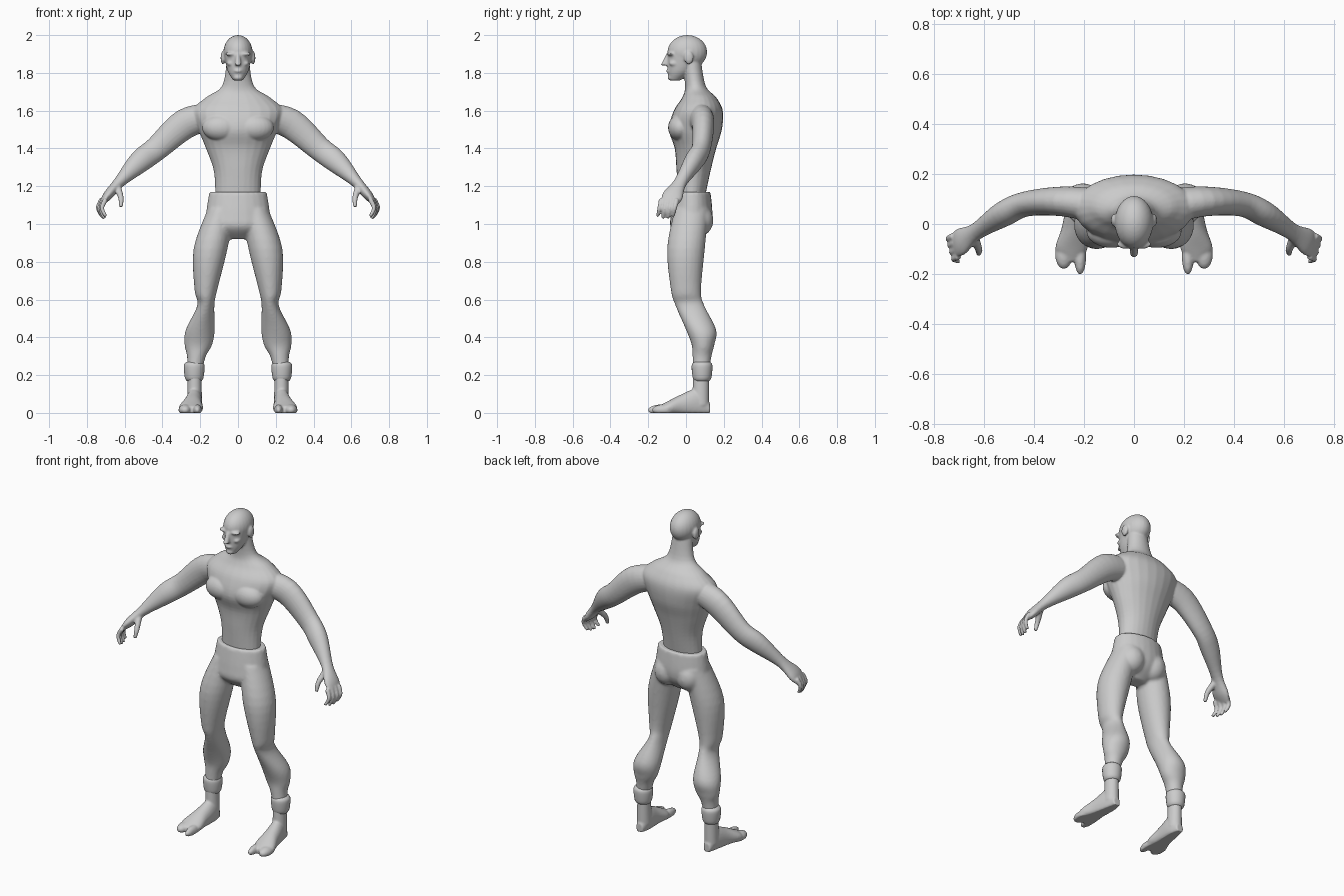
import bpy, bmesh, math
from mathutils import Vector, Matrix

default_cube = bpy.data.objects.get("Cube")
if default_cube:
    bpy.data.objects.remove(default_cube, do_unlink=True)

colour = (0.6, 0.6, 0.6, 1)
grey = bpy.data.materials.new("plain grey")
grey.use_nodes = True
grey.diffuse_color = colour
grey.node_tree.nodes["Principled BSDF"].inputs["Base Color"].default_value = colour

SIDES = 24
STEPS = 5
right, back, up = Vector((1, 0, 0)), Vector((0, 1, 0)), Vector((0, 0, 1))
LEVEL = (right, back)
UPRIGHT = (right, up)


def smooth_rows(rings):
    """Fill in rows along a smooth curve through every given ring."""
    rows = [Vector(ring) for ring in rings]
    last = len(rows) - 1
    filled = []
    for i in range(last):
        start, end = rows[i], rows[i + 1]
        leave = (end - rows[max(i - 1, 0)]) / 2
        arrive = (rows[min(i + 2, last)] - start) / 2
        for step in range(STEPS):
            t = step / STEPS
            rest = 1 - t
            ease = t * t * (t + rest * 3)
            filled.append(start.lerp(end, ease)
                          + leave * (t * rest * rest) - arrive * (t * t * rest))
    return filled + [rows[last]]


def loft(bm, rings, plane=None):
    """Skin rings of (x, y, z, radius, radius); plane fixes the ring axes."""
    rows = smooth_rows(rings)
    centres = [row.xyz if hasattr(row, "xyz") and len(row) == 3 else Vector(row[:3])
               for row in rows]
    last = len(rows) - 1
    loops = []
    for i, (row, centre) in enumerate(zip(rows, centres)):
        if plane:
            across, over = plane
        else:
            along = centres[min(i + 1, last)] - centres[max(i - 1, 0)]
            across = back.cross(along).normalized()
            over = along.cross(across).normalized()
        loop = []
        for k in range(SIDES):
            angle = math.tau * k / SIDES
            offset = across * math.cos(angle) * row[3] + over * math.sin(angle) * row[4]
            loop.append(bm.verts.new(centre + offset))
        loops.append(loop)
    for low, high in zip(loops, loops[1:]):
        for k in range(SIDES):
            n = (k + 1) % SIDES
            bm.faces.new((low[k], low[n], high[n], high[k]))
    bm.faces.new(loops[0])
    bm.faces.new(loops[last])


def upright_loft(bm, sections, x=0):
    """Stack level sections of (height, depth centre, half width, half depth)."""
    loft(bm, [(x, y, z, width, depth) for z, y, width, depth in sections], LEVEL)


def taper(bm, points, thick, thin):
    """Round tube that narrows evenly from its first point to its last."""
    last = len(points) - 1
    radii = [thick + (thin - thick) * i / last for i in range(len(points))]
    loft(bm, [(*point, r, r) for point, r in zip(points, radii)])


def blob(bm, centre, size):
    place = Matrix.Translation(centre) @ Matrix.Diagonal((*size, 1))
    bmesh.ops.create_uvsphere(bm, u_segments=SIDES, v_segments=SIDES, radius=1, matrix=place)


def mirror(bm):
    """Copy everything built so far to the other side."""
    copied = bmesh.ops.duplicate(bm, geom=bm.verts[:] + bm.edges[:] + bm.faces[:])
    for element in copied["geom"]:
        if isinstance(element, bmesh.types.BMVert):
            element.co.x *= -1


def finish(name, bm, voxel=None):
    """Make the object; a voxel size fuses the overlapping forms."""
    bmesh.ops.recalc_face_normals(bm, faces=bm.faces)
    mesh = bpy.data.meshes.new(name)
    bm.to_mesh(mesh)
    bm.free()
    mesh.materials.append(grey)
    for polygon in mesh.polygons:
        polygon.use_smooth = True
    obj = bpy.data.objects.new(name, mesh)
    bpy.context.collection.objects.link(obj)
    if voxel:
        fuse = obj.modifiers.new("fuse", 'REMESH')
        fuse.mode = 'VOXEL'
        fuse.voxel_size = voxel
        fuse.use_smooth_shade = True
        soften = obj.modifiers.new("soften", 'SMOOTH')
        soften.factor = 0.5
        soften.iterations = 4


# Arm running into the palm
body = bmesh.new()
loft(body, [(.14, .07, 1.57, .07, .07), (.28, .09, 1.53, .08, .06),
            (.43, .08, 1.4, .065, .05), (.52, .04, 1.33, .06, .05),
            (.63, -.03, 1.22, .03, .035), (.69, -.07, 1.15, .025, .055),
            (.72, -.09, 1.11, .01, .045)])

# Thumb and four curled fingers
taper(body, [(.64, -.05, 1.2), (.62, -.1, 1.14), (.62, -.12, 1.09)], .02, .01)
for i in range(4):
    knuckle = Vector((.7 + .007 * i, -.13 + .027 * i, 1.13))
    length = .1 if i in (1, 2) else .09
    bend = knuckle + Vector((.02, -.01, -length / 2))
    tip = knuckle + Vector((0, -.02, -length))
    taper(body, [knuckle, bend, tip], .014, .009)

# Chest muscle, brow, cheek and ear
blob(body, (.09, -.03, 1.51), (.1, .065, .07))
blob(body, (.035, -.08, 1.9), (.034, .02, .01))
blob(body, (.04, -.06, 1.85), (.02, .03, .015))
blob(body, (.08, .015, 1.88), (.012, .025, .035))
mirror(body)

# Torso and neck
upright_loft(body, [(1.14, .03, .12, .07), (1.28, .04, .128, .09), (1.4, .05, .17, .11),
                    (1.5, .05, .21, .14), (1.6, .065, .24, .13), (1.67, .07, .17, .09),
                    (1.73, .05, .085, .055), (1.86, .03, .06, .05)])

# Head: cranium, jaw, nose, lips and chin
blob(body, (0, .007, 1.91), (.077, .105, .09))
upright_loft(body, [(1.76, -.06, .025, .03), (1.81, -.03, .055, .067), (1.89, 0, .073, .1)])
upright_loft(body, [(1.9, -.095, .01, .01), (1.84, -.115, .018, .02)])
blob(body, (0, -.09, 1.81), (.024, .015, .01))
blob(body, (0, -.08, 1.775), (.025, .018, .014))
finish("upper_body", body, voxel=.006)

# Trousers: legs, seat and hips
trousers = bmesh.new()
loft(trousers, [(.09, .03, 1.08, .07, .09), (.145, 0, .87, .09, .1),
                (.17, 0, .65, .06, .08), (.17, .02, .57, .045, .077),
                (.2, .08, .44, .077, .08), (.21, .09, .36, .073, .06),
                (.22, .085, .3, .05, .05), (.23, .08, .22, .04, .044)], LEVEL)
blob(trousers, (.075, .07, 1.02), (.075, .075, .085))
mirror(trousers)
upright_loft(trousers, [(1.17, .035, .152, .095), (1.05, .03, .17, .11),
                        (.98, .02, .165, .1), (.92, .02, .06, .04)])
finish("trousers", trousers, voxel=.009)

# Ankle cuffs
cuffs = bmesh.new()
upright_loft(cuffs, [(z, .085, r, r) for z, r in
                     ((.17, .04), (.19, .05), (.25, .055), (.27, .042))], x=.232)
mirror(cuffs)
finish("ankle_cuffs", cuffs)

# Feet: ankle, sole from heel to toe, then the split toes
feet = bmesh.new()
upright_loft(feet, [(.22, .08, .036, .042), (.04, .078, .04, .045)], x=.23)
sole = [(.23, .127, .05, .022), (.23, .07, .13, .04), (.24, -.02, .1, .05),
        (.25, -.1, .06, .064), (.25, -.15, .035, .03)]
loft(feet, [(x, y, top * .4, width, top * .6) for x, y, top, width in sole], UPRIGHT)
blob(feet, (.215, -.13, .015), (.024, .072, .03))
blob(feet, (.28, -.12, .015), (.035, .06, .03))
mirror(feet)
for vert in feet.verts:
    vert.co.z = max(vert.co.z, 0)
finish("feet", feet, voxel=.006)
